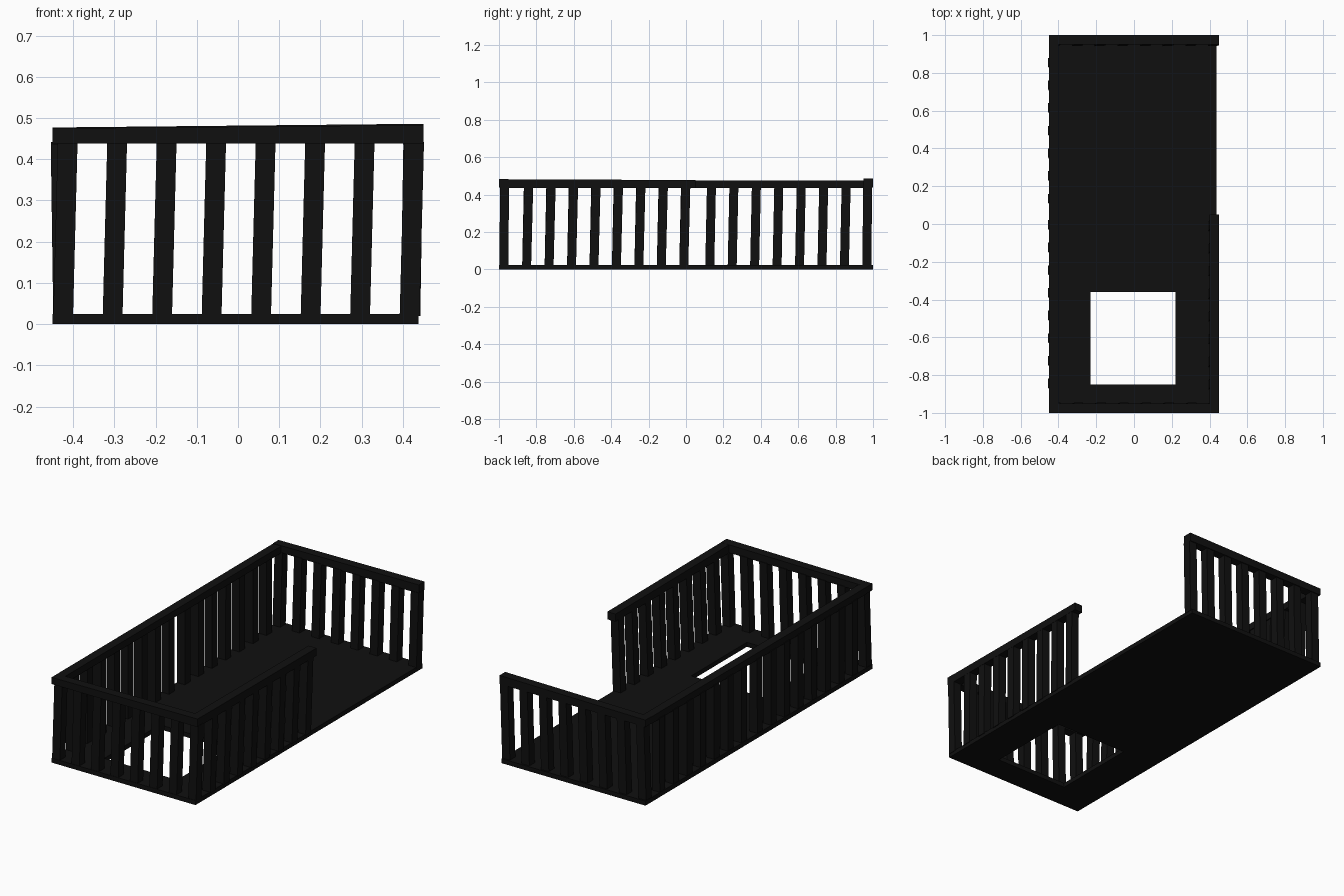
import bpy, bmesh
from mathutils import Vector

if "Cube" in bpy.data.objects:
    bpy.data.objects.remove(bpy.data.objects["Cube"])

black = bpy.data.materials.new("black_paint")
black.diffuse_color = (0.005, 0.005, 0.005, 1)
black.use_nodes = True
black.node_tree.nodes["Principled BSDF"].inputs["Base Color"].default_value = black.diffuse_color


def finish(name, bm):
    bmesh.ops.recalc_face_normals(bm, faces=bm.faces)
    mesh = bpy.data.meshes.new(name)
    bm.to_mesh(mesh)
    bm.free()
    mesh.materials.append(black)
    ob = bpy.data.objects.new(name, mesh)
    bpy.context.collection.objects.link(ob)
    return ob


def add_box(bm, lo, hi, lean=(0, 0), rise=(0, 0)):
    """Box from lo to hi; lean shifts the top, rise lifts the top along x / y."""
    lo, hi = Vector(lo), Vector(hi)
    size = hi - lo
    for v in bmesh.ops.create_cube(bm, size=1)["verts"]:
        t = v.co + Vector((0.5, 0.5, 0.5))
        v.co = lo + Vector(a * b for a, b in zip(t, size))
        v.co.x += lean[0] * t.z
        v.co.y += lean[1] * t.z
        v.co.z += (rise[0] * t.x + rise[1] * t.y) * t.z


def rail(name, lo, hi, rise=(0, 0)):
    bm = bmesh.new()
    add_box(bm, lo, hi, rise=rise)
    finish(name, bm)


def slats(name, centres, lean):
    bm = bmesh.new()
    h = 0.024
    for x, y in centres:
        add_box(bm, (x - h, y - h, 0.02), (x + h, y + h, 0.442), lean)
    finish(name, bm)


# Floor with the square opening
bm = bmesh.new()
xs, ys = (-0.45, -0.23, 0.22, 0.438), (-1, -0.85, -0.36, 1)
grid = [[bm.verts.new((x, y, 0)) for y in ys] for x in xs]
for i in range(3):
    for j in range(3):
        if (i, j) != (1, 1):
            bm.faces.new((grid[i][j], grid[i + 1][j], grid[i + 1][j + 1], grid[i][j + 1]))
out = bmesh.ops.extrude_face_region(bm, geom=bm.faces[:])
top = [g for g in out["geom"] if isinstance(g, bmesh.types.BMVert)]
bmesh.ops.translate(bm, verts=top, vec=(0, 0, 0.025))
# bottom faces are kept so the slab is closed
if not any(abs(f.normal.z) > 0.9 and f.calc_center_median().z < 0.001 for f in bm.faces):
    for i in range(3):
        for j in range(3):
            if (i, j) != (1, 1):
                bm.faces.new((grid[i][j], grid[i][j + 1], grid[i + 1][j + 1], grid[i + 1][j]))
finish("floor", bm)

# Slats of the four fences, slightly leaning
across = [-0.424 + 0.12 * i for i in range(8)]
near = [-0.972 + 0.12 * i for i in range(9)]
far = [0.127 + 0.12 * i for i in range(8)]
slats("front_slats", [(x, -0.974) for x in across], (0.011, 0.004))
slats("back_slats", [(x, 0.967) for x in across], (0.011, 0.004))
slats("left_slats", [(-0.424, y) for y in near[1:] + far[:-1]], (-0.006, 0.009))
slats("right_slats", [(0.418, y) for y in near[1:]], (0.007, 0.011))

# Top rails
rail("front_rail", (-0.45, -1, 0.438), (0.45, -0.95, 0.475), (0.008, 0))
rail("back_rail", (-0.45, 0.95, 0.438), (0.45, 1, 0.477), (0.009, 0))
rail("left_rail", (-0.45, -0.95, 0.436), (-0.40, 0.95, 0.475))
rail("right_rail", (0.40, -0.95, 0.436), (0.45, 0.05, 0.482), (0, -0.004))
